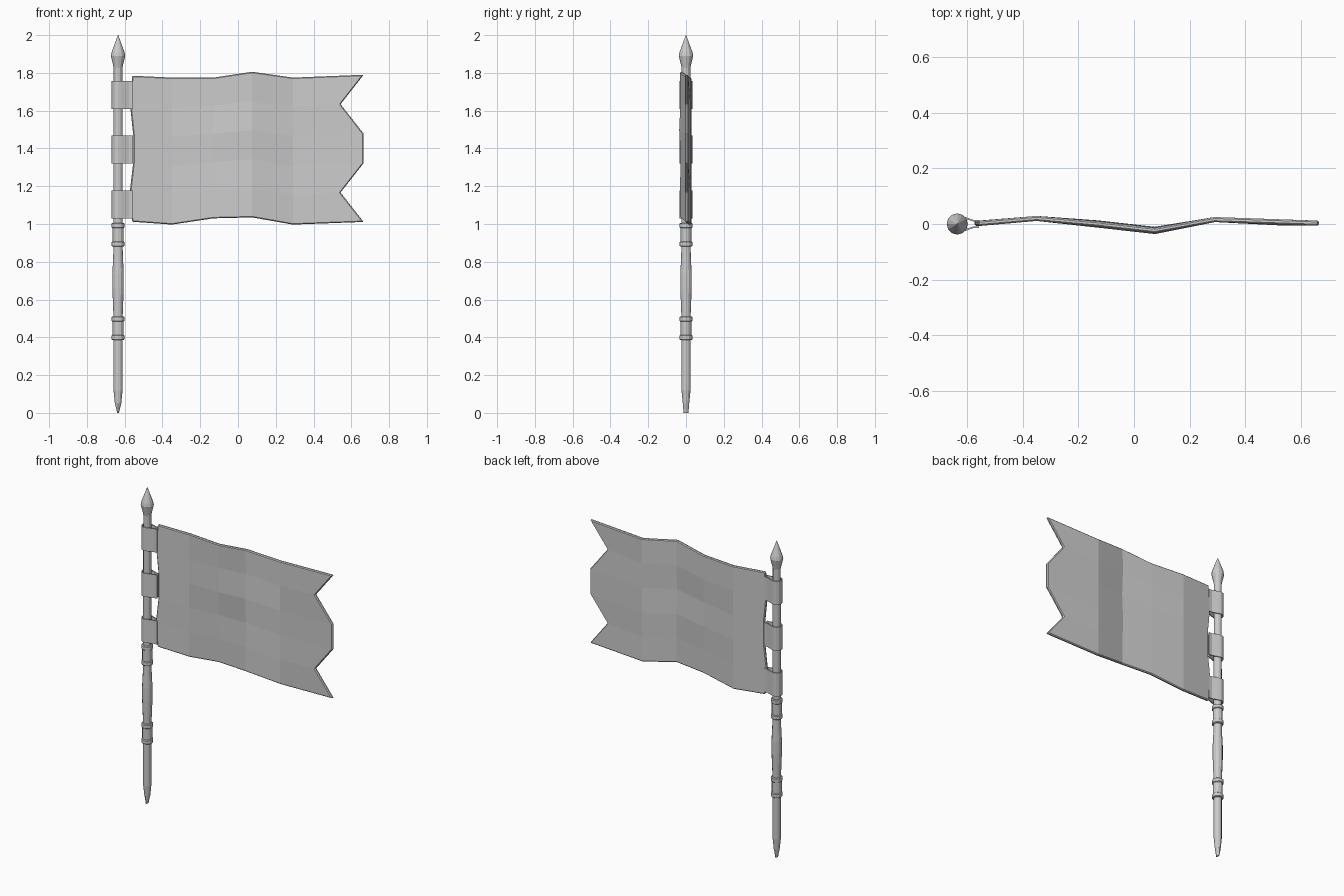
import bpy, bmesh, math

if "Cube" in bpy.data.objects:
    bpy.data.objects.remove(bpy.data.objects["Cube"])

PX = -0.635   # pole axis
SIDES = 12

grey = bpy.data.materials.new("plain grey")
grey.diffuse_color = (0.6, 0.6, 0.6, 1)
grey.use_nodes = True
grey.node_tree.nodes["Principled BSDF"].inputs["Base Color"].default_value = grey.diffuse_color


def finish(name, bm):
    bmesh.ops.recalc_face_normals(bm, faces=bm.faces)
    me = bpy.data.meshes.new(name)
    bm.to_mesh(me)
    bm.free()
    me.materials.append(grey)
    ob = bpy.data.objects.new(name, me)
    bpy.context.collection.objects.link(ob)
    return ob


def lathe(name, profile, flat_tip=False):
    """Turn (radius, z) points around the pole axis and cap both ends."""
    bm = bmesh.new()
    rings = []
    for i, (r, z) in enumerate(profile):
        sx = 0.35 if flat_tip and i == 0 else 1
        rings.append([bm.verts.new((PX + sx * r * math.cos(a), r * math.sin(a), z))
                      for a in (2 * math.pi * k / SIDES for k in range(SIDES))])
    for lo, hi in zip(rings, rings[1:]):
        for k in range(SIDES):
            n = (k + 1) % SIDES
            bm.faces.new((lo[k], lo[n], hi[n], hi[k]))
    bm.faces.new(rings[0][::-1])
    bm.faces.new(rings[-1])
    return finish(name, bm)


# Pole with chiselled foot and swollen grip
lathe("pole", [(0.013, 0), (0.017, 0.05), (0.024, 0.12), (0.024, 0.40), (0.024, 0.50),
               (0.027, 0.58), (0.030, 0.66), (0.030, 0.74), (0.026, 0.82), (0.024, 0.89),
               (0.024, 1.0), (0.023, 1.84)], True)

# Spear finial
lathe("finial", [(0.023, 1.825), (0.026, 1.84), (0.038, 1.89), (0.034, 1.91), (0.001, 2.0)])

# Two ringed collars on the shaft
for i, z in enumerate((0.385, 0.88)):
    lathe(f"collar_{i}", [(0.029, z), (0.034, z + 0.004), (0.034, z + 0.024), (0.029, z + 0.028),
                          (0.029, z + 0.098), (0.034, z + 0.102), (0.034, z + 0.122),
                          (0.029, z + 0.126)])

# Cloth loops: teardrop bands around the pole, pinching the flag edge
for i, z in enumerate((1.03, 1.32, 1.61)):
    bm = bmesh.new()
    path = [(-0.557, 0.012), (-0.578, 0.012)]
    path += [(PX + 0.031 * math.cos(math.radians(a)), 0.031 * math.sin(math.radians(a)))
             for a in range(60, 301, 30)]
    path += [(-0.578, -0.012), (-0.557, -0.012)]
    low = [bm.verts.new((x, y, z)) for x, y in path]
    top = [bm.verts.new((x, y, z + 0.148)) for x, y in path]
    for k in range(len(path) - 1):
        bm.faces.new((low[k], low[k + 1], top[k + 1], top[k]))
    ob = finish(f"loop_{i}", bm)
    m = ob.modifiers.new("thickness", 'SOLIDIFY')
    m.thickness = 0.006
    m.offset = 0

# Waving flag with a notched fly edge
cols = [-0.56, -0.35, -0.13, 0.075, 0.29, 0.665]
wave = [0.002, 0.020, 0.000, -0.023, 0.016, 0.003]
bottom = [1.012, 0.997, 1.03, 1.035, 0.997, 1.011]
head = [1.785, 1.775, 1.775, 1.806, 1.775, 1.79]
hoist = [-0.56, -0.573, -0.555, -0.555, -0.571, -0.56]
fly = [0.665, 0.543, 0.665, 0.665, 0.543, 0.665]
ripple = [0, 0, 0.004, -0.004, 0.003, 0]
bm = bmesh.new()
grid = []
for c, x in enumerate(cols):
    col = []
    for r in range(6):
        px = hoist[r] if c == 0 else fly[r] if c == 5 else x
        z = bottom[c] + (head[c] - bottom[c]) * r / 5
        y = wave[c] + (ripple[r] if c in (2, 3) else 0)
        col.append(bm.verts.new((px, y, z)))
    grid.append(col)
for c in range(5):
    for r in range(5):
        bm.faces.new((grid[c][r], grid[c + 1][r], grid[c + 1][r + 1], grid[c][r + 1]))
flag = finish("flag", bm)
m = flag.modifiers.new("thickness", 'SOLIDIFY')
m.thickness = 0.018
m.offset = 0
b = flag.modifiers.new("soft_edge", 'BEVEL')
b.width = 0.005
b.segments = 1
b.limit_method = 'ANGLE'
b.angle_limit = math.radians(50)
